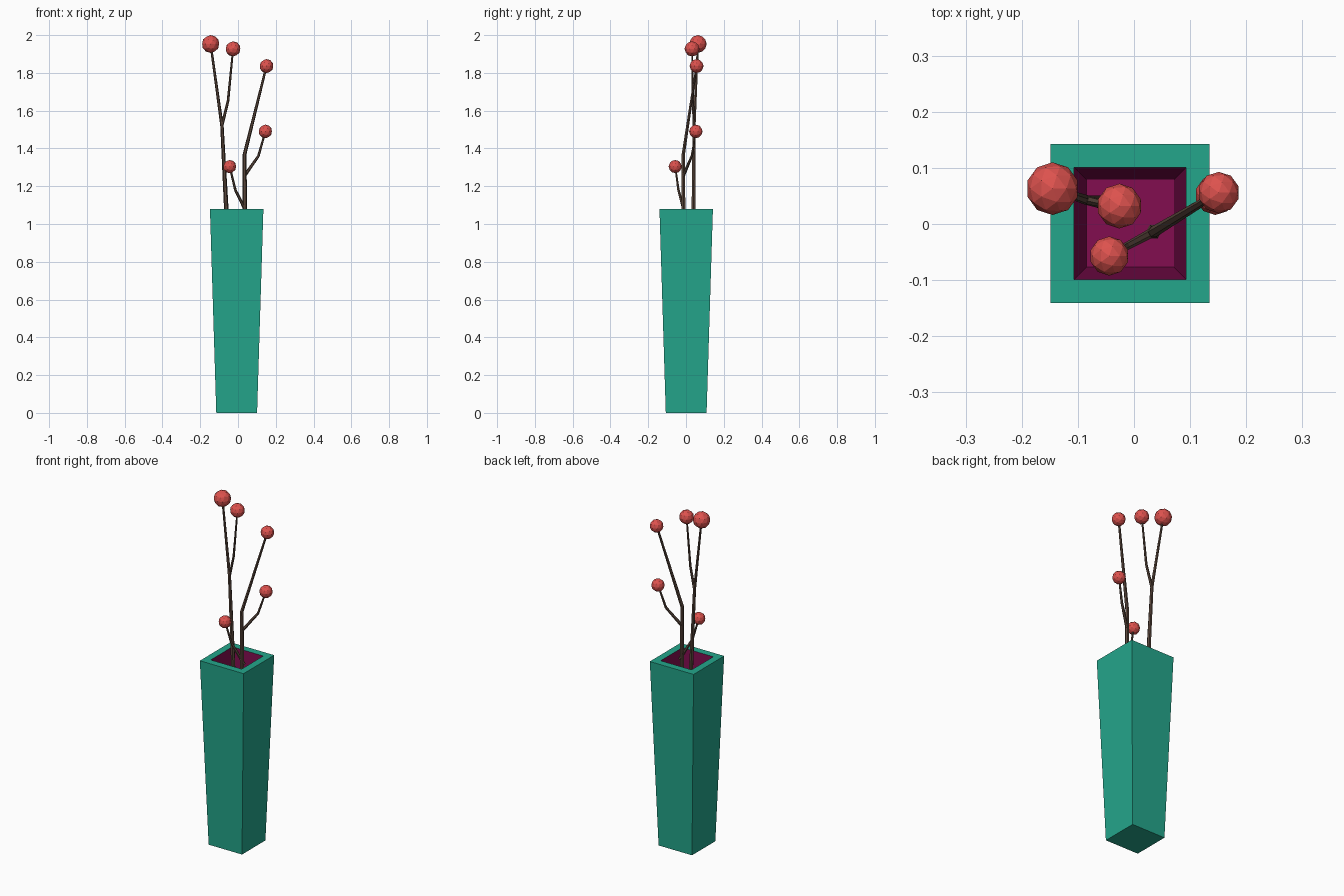
import bpy, bmesh, math
from mathutils import Vector

if "Cube" in bpy.data.objects:
    bpy.data.objects.remove(bpy.data.objects["Cube"])


def material(name, rgb):
    # sRGB 0-255 to linear diffuse colour
    lin = [((c / 255 + 0.055) / 1.055) ** 2.4 if c > 10 else c / 255 / 12.92 for c in rgb]
    m = bpy.data.materials.new(name)
    m.diffuse_color = (*lin, 1)
    m.use_nodes = True
    m.node_tree.nodes["Principled BSDF"].inputs["Base Color"].default_value = m.diffuse_color
    return m


TEAL = material("teal glaze", (36, 166, 139))
PLUM = material("plum interior", (130, 13, 80))
BROWN = material("brown bark", (88, 69, 58))
RED = material("red berry", (221, 82, 78))


def finish(name, bm, *mats):
    mesh = bpy.data.meshes.new(name)
    bm.normal_update()
    bm.to_mesh(mesh)
    bm.free()
    for m in mats:
        mesh.materials.append(m)
    obj = bpy.data.objects.new(name, mesh)
    bpy.context.collection.objects.link(obj)
    return obj


def bridge(bm, a, b, mat=0):
    n = len(a)
    for i in range(n):
        j = (i + 1) % n
        bm.faces.new((a[i], a[j], b[j], b[i])).material_index = mat


def build_vase():
    # Tapered square vase: outer wall, rim, inner wall, floor
    bm = bmesh.new()
    rings = []
    for half, z in ((0.108, 0), (0.1415, 1.08), (0.1, 1.08), (0.078, 0.1)):
        rings.append([bm.verts.new((-0.007 + sx * half, 0.001 + sy * half, z))
                      for sx, sy in ((-1, -1), (1, -1), (1, 1), (-1, 1))])
    bm.faces.new(rings[0][::-1])
    for i, mat in enumerate((0, 0, 1)):
        bridge(bm, rings[i], rings[i + 1], mat)
    bm.faces.new(rings[3]).material_index = 1
    finish("vase", bm, TEAL, PLUM)


def build_twig(name, points, radii, sides=6):
    # Tapered faceted tube along a path
    bm = bmesh.new()
    pts = [Vector(p) for p in points]
    rings = []
    for i, p in enumerate(pts):
        d = (pts[min(i + 1, len(pts) - 1)] - pts[max(i - 1, 0)]).normalized()
        u = Vector((0, 1, 0)).cross(d).normalized()
        v = d.cross(u)
        rings.append([bm.verts.new(p + radii[i] * (u * math.cos(t) + v * math.sin(t)))
                      for t in (2 * math.pi * k / sides for k in range(sides))])
    for a, b in zip(rings, rings[1:]):
        bridge(bm, a, b)
    bm.faces.new(rings[0][::-1])
    bm.faces.new(rings[-1])
    finish(name, bm, BROWN)


def build_berry(name, centre, radius):
    bm = bmesh.new()
    bmesh.ops.create_icosphere(bm, subdivisions=2, radius=radius)
    bmesh.ops.translate(bm, vec=Vector(centre), verts=bm.verts)
    finish(name, bm, RED)


build_vase()

# Each twig ends in a berry: name, path, radii, berry radius
twigs = [
    ("left_stem", [(-0.02, 0.03, 0.1), (-0.062, 0.04, 1.08), (-0.085, 0.043, 1.52),
                   (-0.145, 0.063, 1.953)], [0.014, 0.012, 0.009, 0.006], 0.047),
    ("left_branch", [(-0.085, 0.043, 1.52), (-0.053, 0.036, 1.65),
                     (-0.026, 0.032, 1.927)], [0.008, 0.007, 0.005], 0.040),
    ("right_stem", [(0.035, -0.014, 0.1), (0.036, -0.014, 1.08), (0.035, -0.014, 1.37),
                    (0.151, 0.056, 1.836)], [0.014, 0.012, 0.010, 0.006], 0.037),
    ("right_branch", [(0.038, -0.012, 1.26), (0.108, 0.031, 1.36),
                      (0.145, 0.052, 1.49)], [0.009, 0.007, 0.005], 0.036),
    ("low_branch", [(0.046, -0.008, 1.06), (-0.014, -0.040, 1.18),
                    (-0.044, -0.057, 1.304)], [0.009, 0.007, 0.005], 0.035),
]
for name, path, radii, r in twigs:
    build_twig(name, path, radii)
    build_berry(name + "_berry", path[-1], r)
